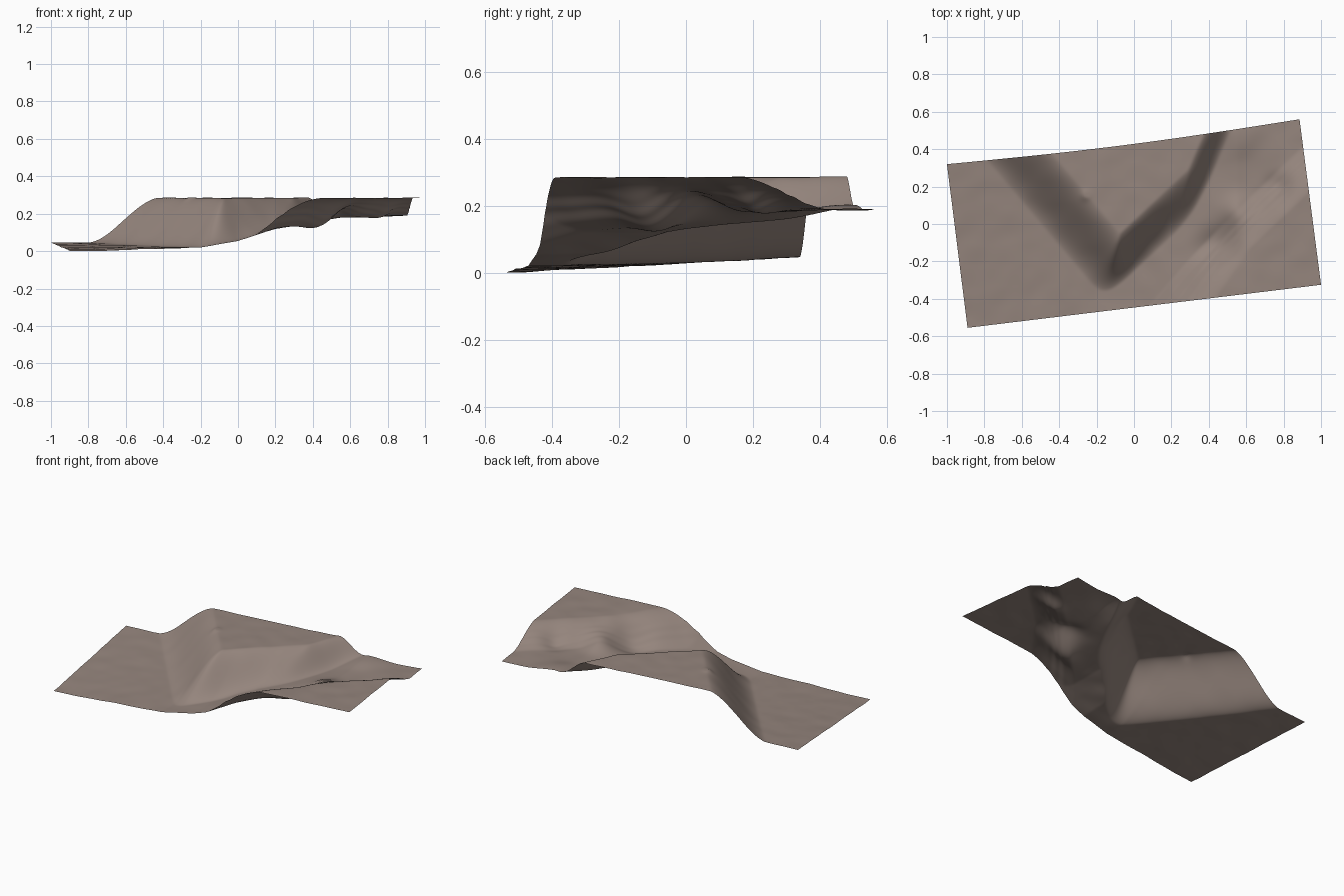
import bpy, bmesh, math
from mathutils import Vector, noise

cube = bpy.data.objects.get("Cube")
if cube:
    bpy.data.objects.remove(cube, do_unlink=True)

# Corners of the terrain sheet; the back edge bows inward a little
BACK_W, FRONT_W = Vector((-1, 0.32)), Vector((-0.89, -0.555))
FRONT_E, BACK_E = Vector((1, -0.325)), Vector((0.885, 0.56))
BOW = 0.019
COLS, ROWS = 200, 100

# Plateau crests: start, end, slope width (the sign gives the falling side)
NORTH = [((-0.075, -0.05), (-0.435, 0.375), -0.29),
         ((-0.075, -0.05), (0.29, 0.29), 0.2),
         ((0.29, 0.29), (0.37, 0.48), 0.13)]
SOUTH = [((0.42, -0.42), (0.62, -0.13), -0.28),
         ((0.62, -0.13), (0.93, 0.165), -0.2)]
# Low ground level along x
FLOOR = [(-1, 0.028), (-0.2, 0.03), (0, 0.06), (0.2, 0.12),
         (0.4, 0.152), (0.55, 0.177), (0.9, 0.19), (1.1, 0.19)]
# Local spurs and gullies: x, y, radius, height
LUMPS = [(0.55, 0.06, 0.09, 0.04), (0.45, -0.12, 0.1, -0.045),
         (0.86, 0.28, 0.06, 0.008), (0.77, 0.2, 0.06, -0.022),
         (0.54, 0.48, 0.13, 0.026), (-0.26, 0.15, 0.025, 0.008)]


def interp(table, x):
    for (x0, z0), (x1, z1) in zip(table, table[1:]):
        if x <= x1:
            return z0 + (z1 - z0) * max(0, x - x0) / (x1 - x0)
    return table[-1][1]


def rise(p, crests):
    """1 on the plateau, falling to 0 at the toe, with rounded corners."""
    total = 0
    for a, b, width in crests:
        a, b = Vector(a), Vector(b)
        d = (b - a).normalized()
        side = (p - a).dot(Vector((d.y, -d.x)))
        total += max(0, side / width) ** 5
    t = max(0, 1 - total ** 0.2)
    return 0.3 * t + 0.7 * t * t * (3 - 2 * t)


def height(p):
    floor = interp(FLOOR, p.x) + 0.055 * p.y * min(1, max(0, 0.2 - p.x))
    n, s = rise(p, NORTH), rise(p, SOUTH)
    top = 0.284
    z = floor + (top - floor) * max(n, s)
    for x, y, r, h in LUMPS:
        z += h * math.exp(-((p.x - x) ** 2 + (p.y - y) ** 2) / (r * r))
    # Faint terraces low on the eastern slope
    if n < 0.05:
        z += 0.012 * s * (1 - s) ** 2 * math.sin(s * 24)
    z += 0.003 * noise.noise(Vector((p.x * 9, p.y * 9, 0)))
    return min(max(z, 0), 0.287)


# Terrain sheet
bm = bmesh.new()
grid = []
for j in range(ROWS + 1):
    west = FRONT_W.lerp(BACK_W, j / ROWS)
    east = FRONT_E.lerp(BACK_E, j / ROWS)
    row = []
    for i in range(COLS + 1):
        p = west.lerp(east, i / COLS)
        p.y -= BOW * math.sin(math.pi * i / COLS) * j / ROWS
        row.append(bm.verts.new((p.x, p.y, height(p))))
    grid.append(row)
for lower, upper in zip(grid, grid[1:]):
    for i in range(COLS):
        bm.faces.new((lower[i], lower[i + 1], upper[i + 1], upper[i]))
for f in bm.faces:
    f.smooth = True
low = min(v.co.z for v in bm.verts)
for v in bm.verts:
    v.co.z -= low

mesh = bpy.data.meshes.new("terrain")
bm.to_mesh(mesh)
bm.free()
terrain = bpy.data.objects.new("terrain", mesh)
bpy.context.collection.objects.link(terrain)

# Earth colour
earth = bpy.data.materials.new("brown_earth")
earth.use_nodes = True
colour = (0.30, 0.235, 0.205, 1)
earth.diffuse_color = colour
bsdf = earth.node_tree.nodes["Principled BSDF"]
bsdf.inputs["Base Color"].default_value = colour
bsdf.inputs["Roughness"].default_value = 0.9
mesh.materials.append(earth)
